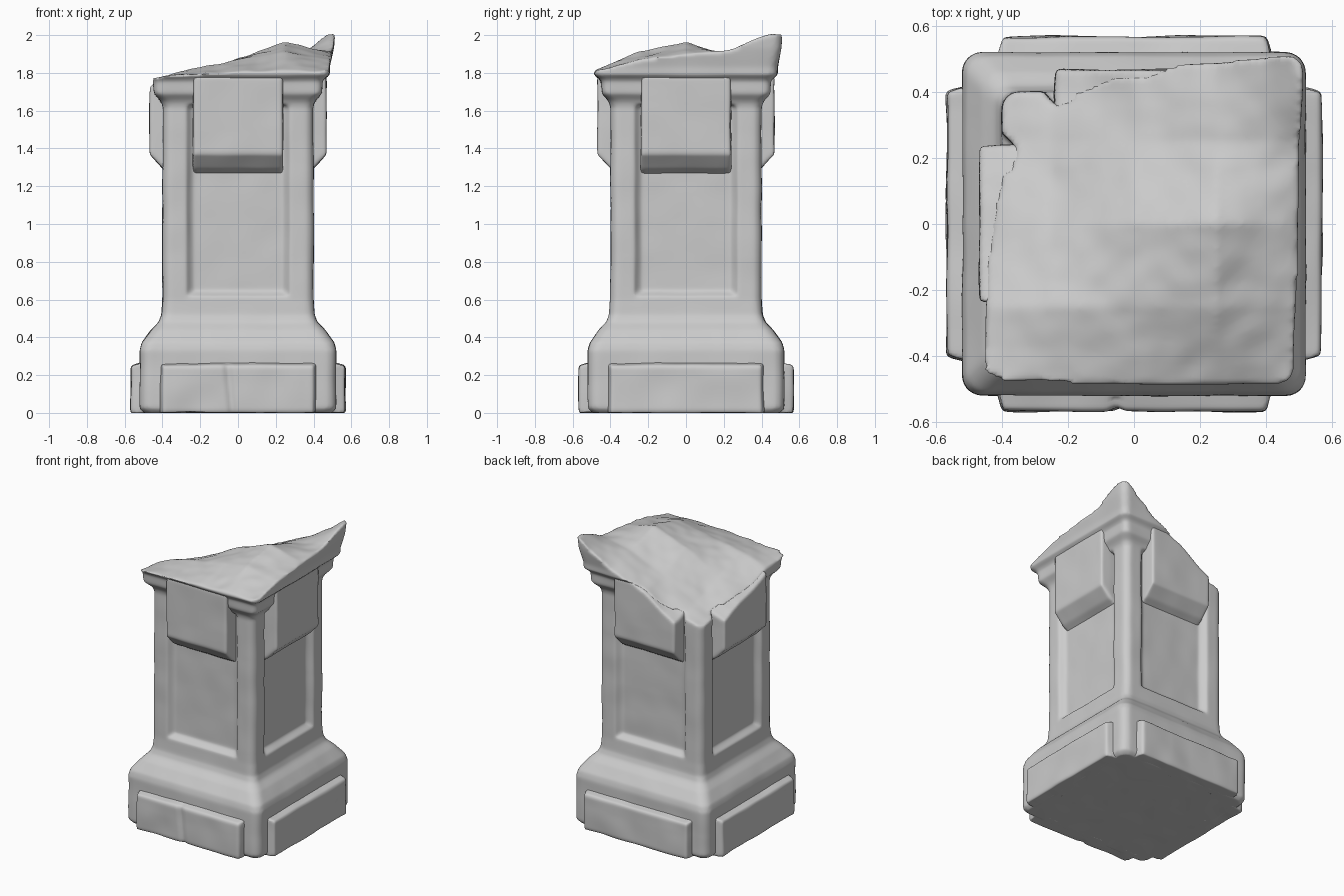
import bpy
import bmesh
import math
from mathutils import Matrix, Vector, noise

cube = bpy.data.objects.get("Cube")
if cube:
    bpy.data.objects.remove(cube, do_unlink=True)

# Worn grey stone
stone = bpy.data.materials.new("grey_stone")
stone.use_nodes = True
stone.diffuse_color = (0.6, 0.6, 0.6, 1)
for node in stone.node_tree.nodes:
    if node.type == 'BSDF_PRINCIPLED':
        node.inputs["Base Color"].default_value = stone.diffuse_color
        node.inputs["Roughness"].default_value = 0.9


def finish(bm, name):
    bmesh.ops.recalc_face_normals(bm, faces=bm.faces)
    mesh = bpy.data.meshes.new(name)
    bm.to_mesh(mesh)
    bm.free()
    mesh.materials.append(stone)
    obj = bpy.data.objects.new(name, mesh)
    bpy.context.scene.collection.objects.link(obj)
    return obj


def rounded_square(half, radius, z, steps=5):
    ring = []
    for k in range(4):
        turn = Matrix.Rotation(k * math.pi / 2, 3, 'Z')
        for s in range(steps + 1):
            a = s / steps * math.pi / 2
            c = half - radius
            ring.append(turn @ Vector((c + radius * math.cos(a), c + radius * math.sin(a), z)))
    return ring


def loft(name, profile):
    bm = bmesh.new()
    rings = [[bm.verts.new(p) for p in rounded_square(h, r, z)] for h, z, r in profile]
    n = len(rings[0])
    for low, high in zip(rings, rings[1:]):
        for i in range(n):
            j = (i + 1) % n
            bm.faces.new((low[i], low[j], high[j], high[i]))
    bm.faces.new(rings[0][::-1])
    bm.faces.new(rings[-1])
    return finish(bm, name)


def add_wedge(bm, side, inner, outer):
    """Tapered block facing outward; each end is (distance, half width, bottom, top)."""
    turn = Matrix.Rotation(side * math.pi / 2, 3, 'Z')
    ends = []
    for d, w, z0, z1 in (inner, outer):
        corners = ((-w, z0), (w, z0), (w, z1), (-w, z1))
        ends.append([bm.verts.new(turn @ Vector((x, -d, z))) for x, z in corners])
    a, b = ends
    bm.faces.new(a[::-1])
    bm.faces.new(b)
    for i in range(4):
        j = (i + 1) % 4
        bm.faces.new((a[i], a[j], b[j], b[i]))


def apply(obj, kind, **settings):
    mod = obj.modifiers.new(kind.lower(), kind)
    for key, value in settings.items():
        setattr(mod, key, value)
    bpy.context.view_layer.objects.active = obj
    bpy.ops.object.modifier_apply(modifier=mod.name)


def cut(obj, cutter):
    apply(obj, 'BOOLEAN', operation='DIFFERENCE', solver='EXACT', object=cutter)


def weather(obj, amount=0.004):
    """Soften edges into worn stone and add a faint unevenness."""
    apply(obj, 'REMESH', mode='VOXEL', voxel_size=0.011)
    apply(obj, 'SMOOTH', factor=0.5, iterations=4)
    mesh = obj.data
    normals = [v.normal.copy() for v in mesh.vertices]
    for v, n in zip(mesh.vertices, normals):
        v.co += n * noise.noise(v.co * 6) * amount
        v.co.z = max(v.co.z, 0)
    mesh.polygons.foreach_set("use_smooth", [True] * len(mesh.polygons))
    mesh.polygons.foreach_set("material_index", [0] * len(mesh.polygons))
    mesh.update()


# Broken top: coarse heights, rows from front to back, columns along x
HEIGHTS = (
    (1.78, 1.79, 1.80, 1.80, 1.81),
    (1.73, 1.82, 1.87, 1.91, 1.86),
    (1.65, 1.74, 1.88, 1.97, 1.90),
    (1.56, 1.65, 1.78, 1.88, 1.93),
    (1.53, 1.56, 1.73, 1.85, 2.03),
)


def break_height(x, y):
    u = min(max((x + 0.5) * 4, 0), 3.999)
    v = min(max((y + 0.5) * 4, 0), 3.999)
    i, j = int(u), int(v)
    u, v = u - i, v - j
    front = HEIGHTS[j][i] * (1 - u) + HEIGHTS[j][i + 1] * u
    back = HEIGHTS[j + 1][i] * (1 - u) + HEIGHTS[j + 1][i + 1] * u
    rough = noise.noise(Vector((x * 5, y * 5, 1))) * 0.014
    rough += noise.noise(Vector((x * 14, y * 14, 4))) * 0.006
    return min(front * (1 - v) + back * v + rough, 2.005)


bm = bmesh.new()
bmesh.ops.create_grid(bm, x_segments=56, y_segments=56, size=0.7)
for v in bm.verts:
    v.co.z = break_height(v.co.x, v.co.y)
lid = bmesh.ops.extrude_face_region(bm, geom=bm.faces[:])
for v in lid["geom"]:
    if isinstance(v, bmesh.types.BMVert):
        v.co.z = 2.4
break_cutter = finish(bm, "break_cutter")

# Recess cutters for the four shaft panels
bm = bmesh.new()
for side in range(4):
    add_wedge(bm, side, (0.36, 0.24, 0.645, 1.63), (0.44, 0.31, 0.585, 1.63))
panel_cutter = finish(bm, "panel_cutter")

# Pedestal body: flared base, shaft, cap moulding and broken block above
body = loft("pedestal_body", [
    (0.50, 0.00, 0.06), (0.52, 0.025, 0.06), (0.52, 0.33, 0.06), (0.51, 0.37, 0.06),
    (0.46, 0.44, 0.06), (0.42, 0.48, 0.05), (0.405, 0.52, 0.05), (0.40, 0.60, 0.05),
    (0.40, 1.62, 0.05), (0.41, 1.65, 0.05), (0.445, 1.69, 0.04), (0.45, 1.76, 0.04),
    (0.485, 1.79, 0.05), (0.485, 1.83, 0.05), (0.505, 1.93, 0.05), (0.52, 2.08, 0.05),
])
cut(body, panel_cutter)
cut(body, break_cutter)
weather(body)

# Brackets under the cap and raised plates on the base, one per side
break_cutter.location.z = -0.004
for side, label in enumerate(("front", "left", "back", "right")):
    bm = bmesh.new()
    add_wedge(bm, side, (0.33, 0.24, 1.25, 1.785), (0.40, 0.24, 1.295, 1.785))
    add_wedge(bm, side, (0.40, 0.24, 1.295, 1.785), (0.468, 0.235, 1.37, 1.785))
    bmesh.ops.remove_doubles(bm, verts=bm.verts, dist=0.0001)
    shared = [f for f in bm.faces if all(len(e.link_faces) > 2 for e in f.edges)]
    bmesh.ops.delete(bm, geom=shared, context='FACES_ONLY')
    bracket = finish(bm, label + "_bracket")
    cut(bracket, break_cutter)
    weather(bracket)

    bm = bmesh.new()
    add_wedge(bm, side, (0.45, 0.43, 0, 0.28), (0.568, 0.40, 0, 0.25))
    plate = finish(bm, label + "_base_plate")
    weather(plate, 0.008)
    if label == "front":
        # Shallow crack across the middle of the plate
        for v in plate.data.vertices:
            if v.co.y < -0.53:
                v.co.y += 0.012 * max(0, 1 - abs(v.co.x + 0.03 + v.co.z * 0.1) / 0.03)

for cutter in (break_cutter, panel_cutter):
    bpy.data.objects.remove(cutter, do_unlink=True)
